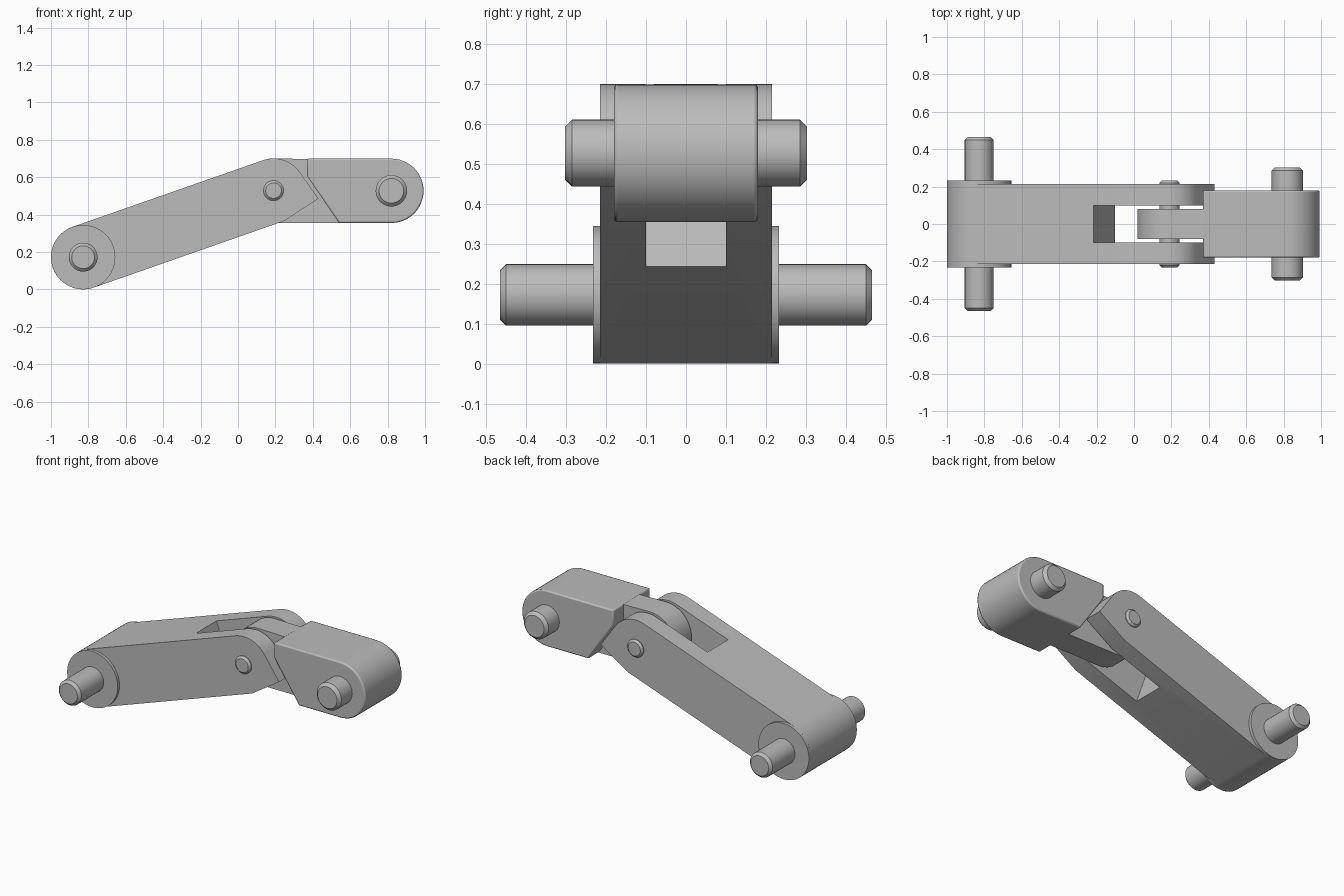
import bpy
import bmesh
from math import cos, sin, radians, atan2, degrees, hypot

cube = bpy.data.objects.get("Cube")
if cube:
    bpy.data.objects.remove(cube)

# One plain grey for every part
grey = bpy.data.materials.new("plain grey")
grey.use_nodes = True
colour = (0.5, 0.5, 0.5, 1)
grey.diffuse_color = colour
grey.node_tree.nodes["Principled BSDF"].inputs["Base Color"].default_value = colour

# Joint centres in the side plane (x, z) and the shared end radius
R = 0.172
BASE, HINGE, TIP = (-0.828, R), (0.19, 0.528), (0.82, 0.527)
dx, dz = HINGE[0] - BASE[0], HINGE[1] - BASE[1]
LENGTH = hypot(dx, dz)
SLOPE = degrees(atan2(dz, dx))


def arc(centre, start, end, steps=24, radius=R):
    """Points on an arc, angles in degrees."""
    angles = [radians(start + (end - start) * i / steps) for i in range(steps + 1)]
    return [(centre[0] + radius * cos(a), centre[1] + radius * sin(a)) for a in angles]


def finish(name, bm):
    bmesh.ops.recalc_face_normals(bm, faces=bm.faces)
    mesh = bpy.data.meshes.new(name)
    bm.to_mesh(mesh)
    bm.free()
    mesh.materials.append(grey)
    obj = bpy.data.objects.new(name, mesh)
    bpy.context.collection.objects.link(obj)
    return obj


def plate(name, profile, half):
    """Extrude a side profile (x, z) from y = -half to y = +half."""
    bm = bmesh.new()
    face = bm.faces.new([bm.verts.new((x, -half, z)) for x, z in profile])
    out = bmesh.ops.extrude_face_region(bm, geom=[face])
    verts = [v for v in out["geom"] if isinstance(v, bmesh.types.BMVert)]
    bmesh.ops.translate(bm, verts=verts, vec=(0, 2 * half, 0))
    return finish(name, bm)


def bevel(obj, width, segments=1, angle=40):
    mod = obj.modifiers.new("edge", 'BEVEL')
    mod.width = width
    mod.segments = segments
    mod.limit_method = 'ANGLE'
    mod.angle_limit = radians(angle)


def along(u, v):
    """Point in arm coordinates: u along the arm from its base, v across it."""
    a = radians(SLOPE)
    return (BASE[0] + u * cos(a) - v * sin(a), BASE[1] + u * sin(a) + v * cos(a))


# Long arm: round at the base, pointed past the hinge
shoulder = arc(HINGE, SLOPE + 90, 35, 16)
last = shoulder[-1]
point = (last[0] + 0.173 * sin(radians(35)), last[1] - 0.173 * cos(radians(35)))
profile = arc(BASE, SLOPE + 270, SLOPE + 90) + shoulder + [point, along(LENGTH, -R)]
arm = plate("long_arm", profile, 0.215)

# Fork slot, square to the arm
START = 0.708
slot = plate("slot_cutter", [along(START, -0.5), along(START, 0.5),
                             along(1.6, 0.5), along(1.6, -0.5)], 0.1)
slot.hide_render = True
slot.hide_viewport = True
cut = arm.modifiers.new("fork", 'BOOLEAN')
cut.operation = 'DIFFERENCE'
cut.solver = 'EXACT'
cut.object = slot

# Raised round boss through the base
boss = plate("base_boss", arc(BASE, 0, 352.5, 47, R), 0.233)

# Short link: round at the tip, slanted behind the fork
link = plate("short_link", arc(TIP, -90, 90) + [(0.37, TIP[1] + R), (0.37, 0.605),
                                                 (0.54, TIP[1] - R)], 0.18)
bevel(link, 0.008, 2)

# Tongue that sits in the fork
tongue = plate("hinge_tongue", arc(HINGE, 90, 270) + [(0.56, HINGE[1] - R),
                                                       (0.56, HINGE[1] + R - 0.006)], 0.08)

# Pins with chamfered ends
parts = [arm, boss, link, tongue]
for name, centre, radius, half, edge in (
        ("base_pin", BASE, 0.077, 0.466, 0.016),
        ("hinge_pin", HINGE, 0.054, 0.232, 0.012),
        ("tip_pin", TIP, 0.084, 0.303, 0.018)):
    pin = plate(name, arc(centre, 0, 350, 35, radius), half)
    bevel(pin, edge)
    parts.append(pin)

# Smooth curved sides, crisp edges
bpy.context.view_layer.update()
bpy.ops.object.select_all(action='DESELECT')
for obj in parts:
    obj.select_set(True)
bpy.context.view_layer.objects.active = arm
bpy.ops.object.shade_smooth_by_angle(angle=radians(25))
